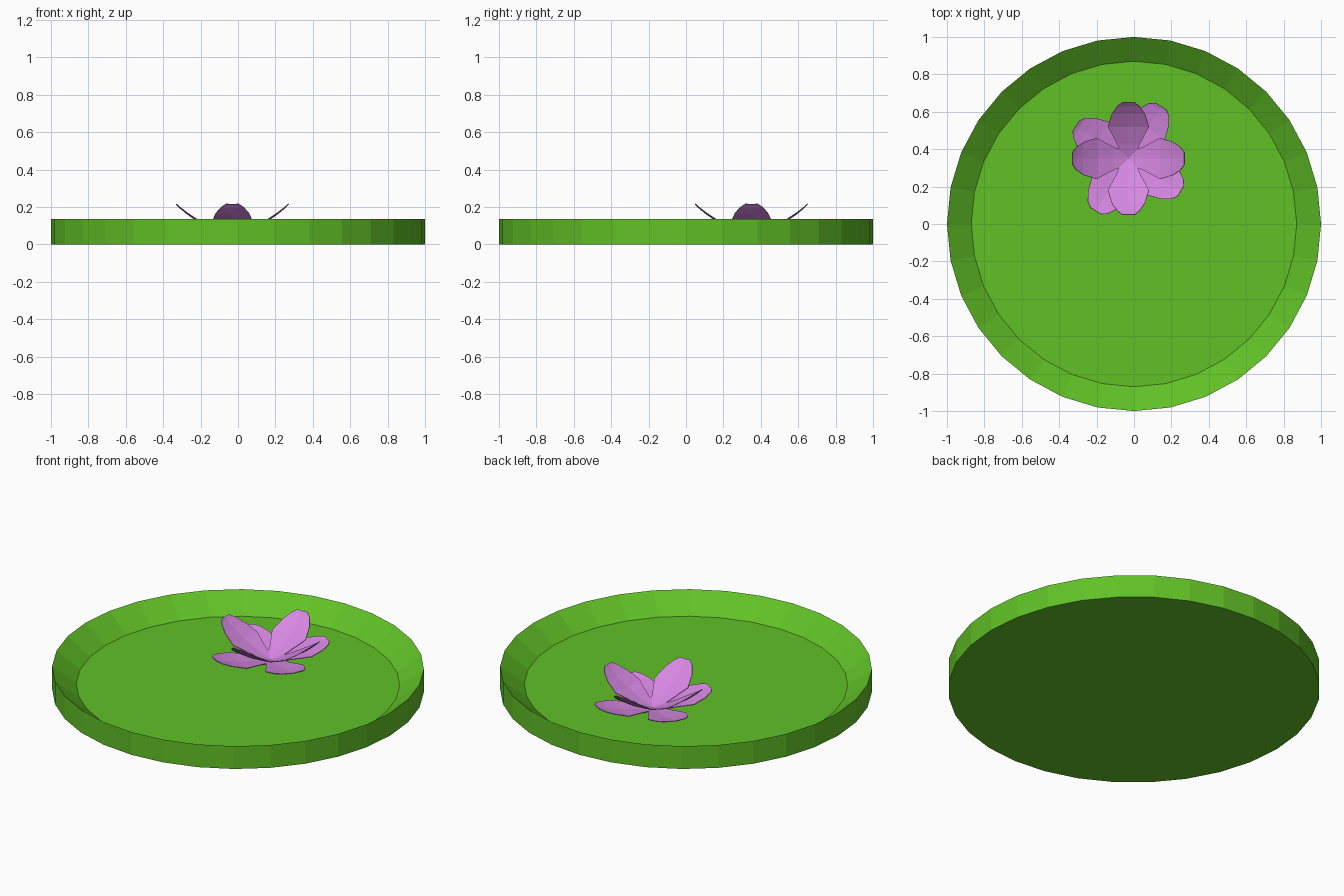
import bpy, bmesh
from math import sin, cos, pi, radians
from mathutils import Matrix, Vector

cube = bpy.data.objects.get("Cube")
if cube:
    bpy.data.objects.remove(cube, do_unlink=True)


def make_material(name, rgb):
    mat = bpy.data.materials.new(name)
    mat.use_nodes = True
    mat.diffuse_color = (*rgb, 1)
    mat.node_tree.nodes["Principled BSDF"].inputs["Base Color"].default_value = (*rgb, 1)
    return mat


def make_object(name, bm, mat):
    bmesh.ops.recalc_face_normals(bm, faces=bm.faces)
    mesh = bpy.data.meshes.new(name)
    bm.to_mesh(mesh)
    bm.free()
    mesh.materials.append(mat)
    obj = bpy.data.objects.new(name, mesh)
    bpy.context.collection.objects.link(obj)
    return obj


green = make_material("leaf green", (0.119, 0.533, 0.0194))
pink = make_material("petal pink purple", (0.672, 0.246, 0.76))

# Lily pad: shallow dish with a sharp rim and a flat floor
SIDES = 32
bm = bmesh.new()
rings = []
for radius, z in ((1, 0), (1, 0.135), (0.87, 0.035)):
    rings.append([bm.verts.new((radius * sin(2 * pi * i / SIDES),
                                radius * cos(2 * pi * i / SIDES), z))
                  for i in range(SIDES)])
for low, high in zip(rings, rings[1:]):
    for i in range(SIDES):
        j = (i + 1) % SIDES
        bm.faces.new((low[i], low[j], high[j], high[i]))
bm.faces.new(rings[0])
bm.faces.new(rings[-1])
make_object("lily_pad", bm, green)

# Petal rows: distance along, half width, height (upturned toward the tip)
UPPER = ((0, 0.03, 0.04), (0.08, 0.062, 0.072), (0.17, 0.11, 0.118),
         (0.24, 0.088, 0.165), (0.28, 0.06, 0.197), (0.30, 0.033, 0.216))
LOWER = ((0, 0.03, 0.038), (0.09, 0.065, 0.05), (0.19, 0.112, 0.066),
         (0.265, 0.09, 0.083), (0.31, 0.062, 0.096), (0.33, 0.033, 0.104))
CENTRE = Vector((-0.03, 0.35, 0))


def add_petal(name, rows, angle):
    bm = bmesh.new()
    grid = []
    for s, w, z in rows:
        cup = 0.08 * w
        grid.append([bm.verts.new((s, t * w, z + cup * (abs(t) - 0.5)))
                     for t in (-1, 0, 1)])
    for a, b in zip(grid, grid[1:]):
        for k in range(2):
            bm.faces.new((a[k], b[k], b[k + 1], a[k + 1]))
    bm.transform(Matrix.Translation(CENTRE) @ Matrix.Rotation(radians(angle), 4, 'Z'))
    petal = make_object(name, bm, pink)
    thick = petal.modifiers.new("thickness", 'SOLIDIFY')
    thick.thickness = 0.004
    thick.offset = 0


# Flower: four raised petals over four spreading ones
for i in range(4):
    add_petal(f"upper_petal_{i + 1}", UPPER, 90 * i)
    add_petal(f"lower_petal_{i + 1}", LOWER, 90 * i + 58)
